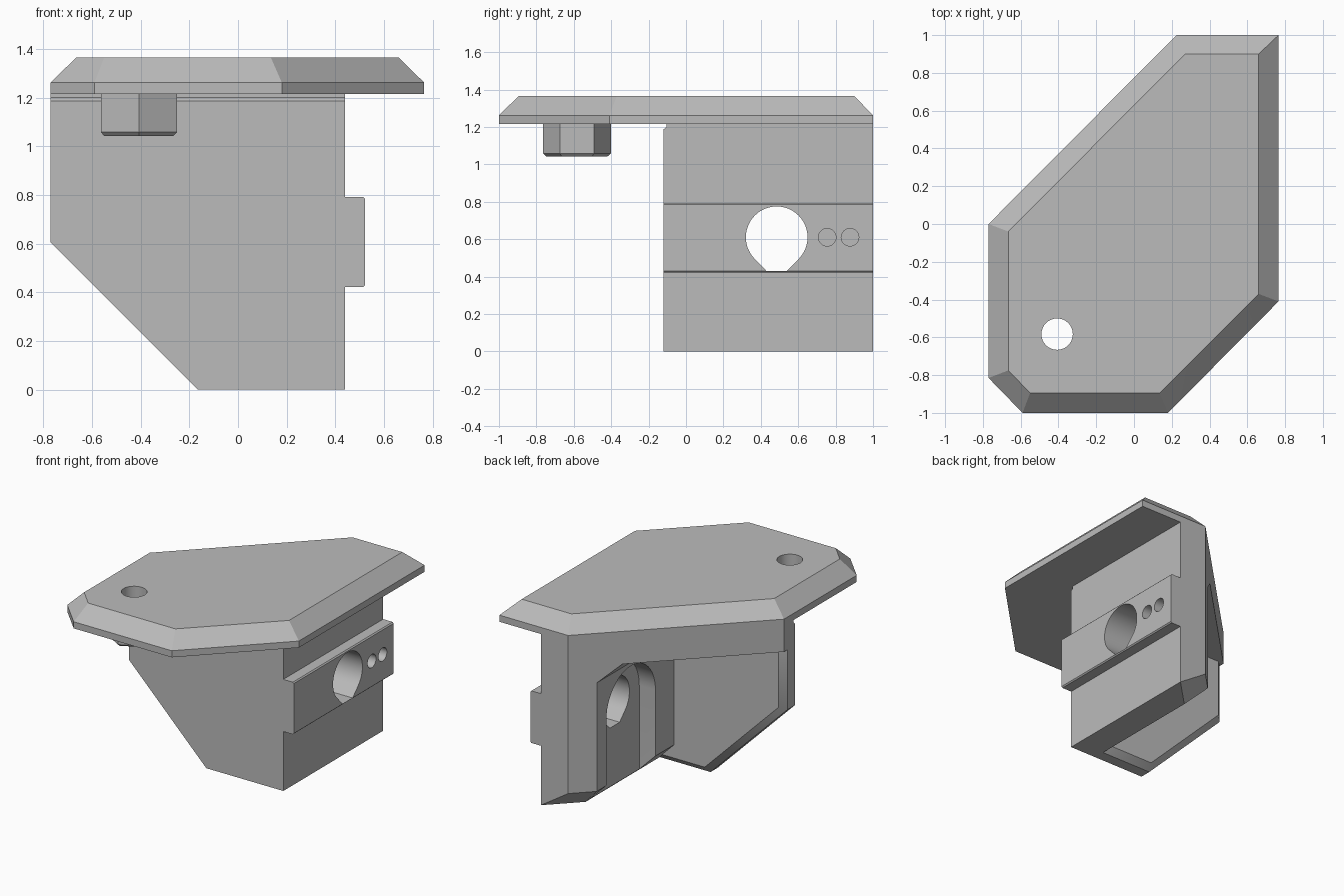
import bpy, bmesh, math
from mathutils import Vector

if "Cube" in bpy.data.objects:
    bpy.data.objects.remove(bpy.data.objects["Cube"])

GREY = (0.5, 0.5, 0.5, 1)
mat = bpy.data.materials.new("plain grey")
mat.use_nodes = True
mat.diffuse_color = GREY
mat.node_tree.nodes["Principled BSDF"].inputs["Base Color"].default_value = GREY


def add(name, bm):
    bmesh.ops.recalc_face_normals(bm, faces=bm.faces)
    mesh = bpy.data.meshes.new(name)
    bm.to_mesh(mesh)
    bm.free()
    mesh.materials.append(mat)
    ob = bpy.data.objects.new(name, mesh)
    bpy.context.collection.objects.link(ob)
    return ob


def hull(name, points):
    """Convex solid around points, with flat faces merged."""
    bm = bmesh.new()
    for p in points:
        bm.verts.new(p)
    bmesh.ops.convex_hull(bm, input=bm.verts)
    loose = [v for v in bm.verts if not v.link_faces]
    bmesh.ops.delete(bm, geom=loose, context='VERTS')
    bmesh.ops.dissolve_limit(bm, angle_limit=0.01, verts=bm.verts, edges=bm.edges)
    return add(name, bm)


def along_z(poly, *heights):
    return [(x, y, z) for z in heights for x, y in poly]


def along_x(poly, *stations):
    return [(x, y, z) for x in stations for y, z in poly]


def circle(cx, cy, r, n=48, turn=0.0):
    angles = [turn + math.tau * i / n for i in range(n)]
    return [(cx + r * math.cos(a), cy + r * math.sin(a)) for a in angles]


def combine(target, others, operation):
    bpy.context.view_layer.objects.active = target
    for ob in others:
        ob.hide_render = True
        mod = target.modifiers.new("join", 'BOOLEAN')
        mod.operation, mod.solver, mod.object = operation, 'EXACT', ob
        bpy.ops.object.modifier_apply(modifier=mod.name)
        bpy.data.objects.remove(ob)


# Main levels and planes
TOP, UNDER, CEIL = 1.365, 1.215, 1.03
SIDE, INNER, LEFT, FRONT = 0.44, 0.093, -0.77, -0.12
CUT = 0.14

# Top plate with a bevelled upper rim
outline = [(LEFT, 0), (0.225, 1), (0.765, 1), (0.765, -0.41),
           (0.18, -1), (-0.59, -1), (LEFT, -0.815)]
inset = [(-0.665, -0.04), (0.27, 0.9), (0.66, 0.9), (0.66, -0.37),
         (0.135, -0.895), (-0.55, -0.895), (-0.665, -0.775)]
plate = hull("top_plate", along_z(outline, UNDER, 1.262) + along_z(inset, TOP))

# Hexagonal boss under the plate, bored through
bx, by = -0.407, -0.583
boss = hull("hex_boss", along_z(circle(bx, by, 0.181, 6, math.pi / 2), 1.058, 1.23)
            + along_z(circle(bx, by, 0.163, 6, math.pi / 2), 1.042))
combine(plate, [boss], 'UNION')
combine(plate, [hull("bore", along_z(circle(bx, by, 0.083), 0.9, 1.5))], 'DIFFERENCE')

# Side block, chamfered along its lower inner edges
upper = [(SIDE, -0.1), (SIDE, 1), (0.225, 1), (INNER, 0.867), (INNER, -0.1)]
lower = [(SIDE, -0.1), (SIDE, 1), (INNER + CUT, 0.793), (INNER + CUT, -0.1)]
body = hull("bracket_body", along_z(upper, CUT, UNDER) + along_z(lower, 0))

# Slab under the plate, with a sloped corner against the block
slab = hull("ceiling_slab", along_z(
    [(SIDE, -0.105), (SIDE, 1), (0.225, 1), (LEFT, 0), (LEFT, -0.105)], CEIL, UNDER))
gusset = hull("ceiling_gusset",
              [(x, y, z) for x, far, z in ((INNER, 0.867, 0.91), (INNER, 0.867, CEIL + 0.02),
                                           (-0.025, 0.748, CEIL), (-0.025, 0.748, CEIL + 0.02))
               for y in (-0.05, far)])


# Front wall with a sloped lower corner and chamfered inner edge
def wall_profile(y, top, d=0.0):
    pts = [(LEFT + d, 0.605 + d * 0.4), (-0.165 + d * 0.4, d), (SIDE, d), (SIDE, top), (LEFT + d, top)]
    return [(x, y, z) for x, z in pts]


wall = hull("front_wall", wall_profile(FRONT, 1.187) + wall_profile(-0.105, 1.2)
            + wall_profile(-0.04, 1.2) + wall_profile(0, 1.2, 0.045))

# Rail along the outer side
e = 0.008
rail = hull("side_rail", along_x([(y, z) for y in (FRONT, 1) for z in (0.422, 0.792)], 0.4, 0.522 - e)
            + along_x([(y, z) for y in (FRONT, 1) for z in (0.422 + e, 0.792 - e)], 0.522))
combine(body, [slab, gusset, wall, rail], 'UNION')

# Arched pocket, keyed through hole and two blind pin holes
hy, hz = 0.485, 0.61
pocket = hull("pocket", along_x(circle(hy, hz, 0.275) + [(hy - 0.275, -0.2), (hy + 0.275, -0.2)],
                                -0.1, 0.22))
keyhole = hull("keyhole", along_x(circle(hy, hz, 0.165) + [(hy - 0.055, 0.43), (hy + 0.055, 0.43)],
                                  0.1, 0.7))
pins = [hull("pin_hole", along_x(circle(y, hz, 0.047, 32), 0.44, 0.6)) for y in (0.755, 0.877)]
combine(body, [pocket, keyhole] + pins, 'DIFFERENCE')

# Smooth the round bores, keep hard edges
for ob in (plate, body):
    bpy.ops.object.select_all(action='DESELECT')
    ob.select_set(True)
    bpy.context.view_layer.objects.active = ob
    bpy.ops.object.shade_smooth_by_angle(angle=math.radians(30))
